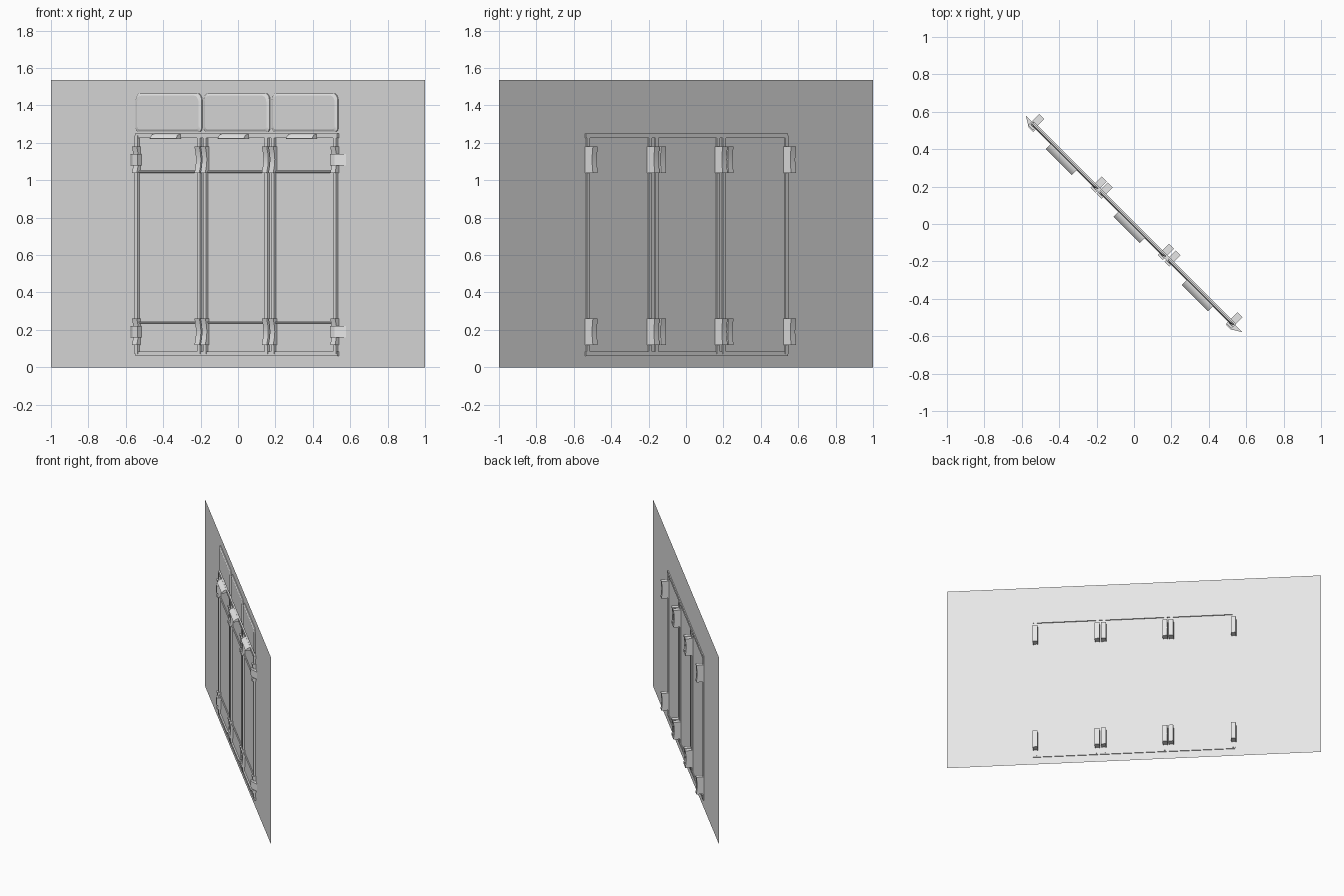
import bpy, bmesh, math
from mathutils import Vector

cube = bpy.data.objects.get("Cube")
if cube:
    bpy.data.objects.remove(cube, do_unlink=True)

grey = bpy.data.materials.new("light_grey")
grey.use_nodes = True
grey.diffuse_color = (0.8, 0.8, 0.8, 1)
grey.node_tree.nodes["Principled BSDF"].inputs["Base Color"].default_value = (0.8, 0.8, 0.8, 1)

R = math.sqrt(0.5)


def place(u, d, z):
    """u runs along the diagonal wall, d is distance out of its front."""
    return Vector((u - d * R, -u - d * R, z))


def loft(name, rings, smooth=False):
    """Skin matching closed rings of (u, d, z) points and cap both ends."""
    bm = bmesh.new()
    loops = [[bm.verts.new(place(*p)) for p in ring] for ring in rings]
    n = len(loops[0])
    for a, b in zip(loops, loops[1:]):
        for i in range(n):
            j = (i + 1) % n
            bm.faces.new((a[i], a[j], b[j], b[i]))
    bm.faces.new(loops[0])
    if len(loops) > 1:
        bm.faces.new(loops[-1])
        bmesh.ops.recalc_face_normals(bm, faces=bm.faces)
    me = bpy.data.meshes.new(name)
    bm.to_mesh(me)
    bm.free()
    me.materials.append(grey)
    ob = bpy.data.objects.new(name, me)
    bpy.context.collection.objects.link(ob)
    if smooth:
        bpy.ops.object.select_all(action='DESELECT')
        ob.select_set(True)
        bpy.context.view_layer.objects.active = ob
        bpy.ops.object.shade_smooth_by_angle(angle=math.radians(35))
    return ob


def along(name, profile, u0, u1, smooth=False):
    """Extrude a (d, z) profile along the wall."""
    return loft(name, [[(u, d, z) for d, z in profile] for u in (u0, u1)], smooth)


def box(name, u0, u1, d0, d1, z0, z1):
    return along(name, [(d0, z0), (d1, z0), (d1, z1), (d0, z1)], u0, u1)


def rounded(u0, u1, z0, z1, d, r, inset=0.0):
    """Outline with rounded top corners and small bottom corners."""
    pts = []
    for cu, cz, start, rad in ((u1, z1, 0, r), (u0, z1, 90, r),
                               (u0, z0, 180, r / 2), (u1, z0, 270, r / 2)):
        su = 1 if cu == u1 else -1
        sz = 1 if cz == z1 else -1
        for k in range(5):
            a = math.radians(start + k * 22.5)
            ru = rad / math.sqrt(2)
            pts.append((cu - su * (rad * R + inset) + ru * math.cos(a), d,
                        cz - sz * (rad + inset) + rad * math.sin(a)))
    return pts


# Thin wall sheet
loft("wall", [[(-1, 0, 0), (1, 0, 0), (1, 0, 1.535), (-1, 0, 1.535)]])

# Long rails at the bottom and top of the frame
box("bottom_rail", -0.54, 0.54, -0.006, 0.012, 0.06, 0.083)
box("top_rail", -0.54, 0.54, -0.008, 0.014, 1.225, 1.25)

BRACKET_Z = (0.19, 1.11)


def bracket(name, u, zc):
    """Plate through the wall with waisted edges front and back."""
    h = 0.07
    waist = [math.cos(math.pi * t / 4) for t in range(-2, 3)]
    steps = [t * h / 2 for t in range(-2, 3)]
    profile = [(0.028 - 0.012 * w, zc + s) for w, s in zip(waist, steps)]
    profile += [(-0.058 + 0.006 * w, zc - s) for w, s in zip(waist, steps)]
    along(name, profile, u - 0.013, u + 0.013, True)


# Three bays: stiles, cross rods, brackets, hood and header panel
bays = [("right", -0.534, -0.2), ("middle", -0.168, 0.16), ("left", 0.195, 0.526)]
for bay, a, b in bays:
    mid = (a + b) / 2
    for side, u in (("right", a), ("left", b)):
        box(f"{bay}_bay_{side}_stile", u - 0.008, u + 0.008, -0.008, 0.016, 0.07, 1.24)
        for level, zc in zip(("lower", "upper"), BRACKET_Z):
            bracket(f"{bay}_bay_{side}_{level}_bracket", u, zc)
    for level, zc in (("lower", 0.24), ("upper", 1.045)):
        ring = [(0.006 + 0.006 * math.cos(k * math.pi / 4),
                 zc + 0.006 * math.sin(k * math.pi / 4)) for k in range(8)]
        along(f"{bay}_bay_{level}_rod", ring, a, b, True)
    hood = [(0, 1.25), (0.02, 1.248), (0.038, 1.24), (0.05, 1.222), (0.044, 1.22), (0, 1.226)]
    along(f"{bay}_bay_hood", hood, mid - 0.07, mid + 0.07, True)
    # Raised header panel with chamfered edge
    p0, p1 = mid - 0.176, mid + 0.176
    loft(f"{bay}_header_panel", [rounded(p0, p1, 1.26, 1.465, 0, 0.035),
                                 rounded(p0, p1, 1.26, 1.465, 0.006, 0.035),
                                 rounded(p0, p1, 1.26, 1.465, 0.012, 0.035, 0.012)])

# Pointed end latches, mirrored to both sides
for side, s in (("right", -1), ("left", 1)):
    for level, zc in zip(("lower", "upper"), BRACKET_Z):
        tip = [(s * 0.515, 0), (s * 0.578, 0), (s * 0.54, 0.033), (s * 0.515, 0.033)]
        loft(f"{side}_{level}_latch", [[(u, d, z) for u, d in tip]
                                       for z in (zc - 0.03, zc + 0.03)])
